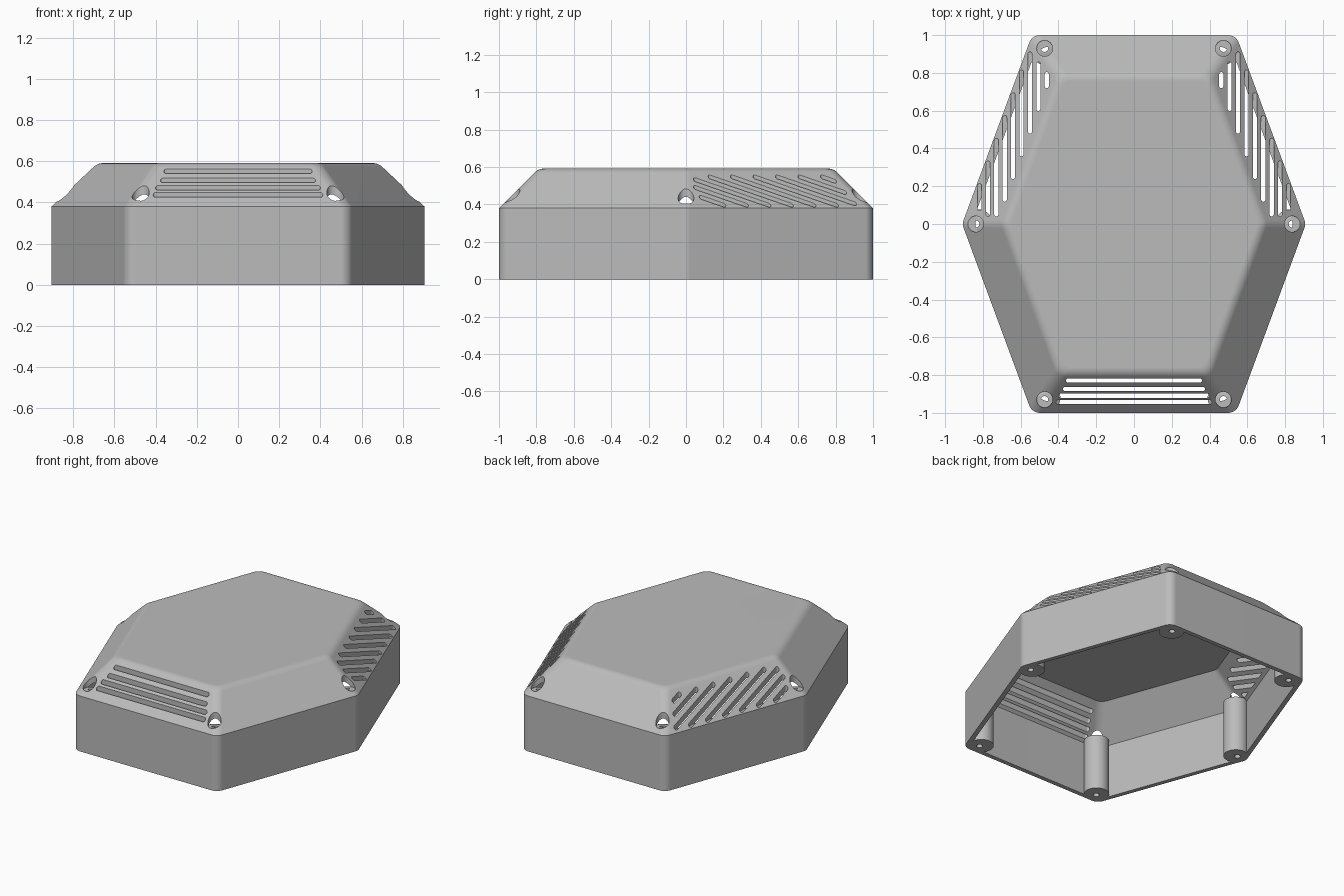
import bpy, bmesh
from math import atan, pi, cos, sin, hypot
from mathutils import Vector

cube = bpy.data.objects.get("Cube")
if cube:
    bpy.data.objects.remove(cube, do_unlink=True)

HALF_W, SLOPE = 0.91, 0.37       # side line: x + SLOPE * |y| = HALF_W
LENGTH = hypot(1, SLOPE)
WALL_Z, TOP_Z, THICK = 0.38, 0.592, 0.03
CHAMFER = TOP_Z - WALL_Z

grey = bpy.data.materials.new("light grey")
grey.use_nodes = True
colour = (0.5, 0.5, 0.5, 1)
grey.diffuse_color = colour
grey.node_tree.nodes["Principled BSDF"].inputs["Base Color"].default_value = colour


def make_object(name, bm):
    bmesh.ops.recalc_face_normals(bm, faces=bm.faces[:])
    mesh = bpy.data.meshes.new(name)
    bm.to_mesh(mesh)
    bm.free()
    mesh.materials.append(grey)
    obj = bpy.data.objects.new(name, mesh)
    bpy.context.collection.objects.link(obj)
    return obj


def activate(obj):
    bpy.ops.object.select_all(action='DESELECT')
    obj.select_set(True)
    bpy.context.view_layer.objects.active = obj


def loft(bm, rings, cap=True):
    """Skin a list of equal-length point rings; cap the ends or close the loop."""
    loops = [[bm.verts.new(p) for p in ring] for ring in rings]
    n = len(loops[0])
    pairs = list(zip(loops, loops[1:]))
    if not cap:
        pairs.append((loops[-1], loops[0]))
    for a, b in pairs:
        for i in range(n):
            j = (i + 1) % n
            bm.faces.new((a[i], a[j], b[j], b[i]))
    if cap:
        bm.faces.new(loops[0])
        bm.faces.new(loops[-1])


def hexagon(inset, z, radius=0.06, steps=6):
    """Rounded elongated hexagon, offset inwards by inset."""
    e = inset + radius
    side = HALF_W - LENGTH * e
    y = 1 - e
    x = side - SLOPE * y
    a = atan(SLOPE)
    corners = [(side, 0, -a, a), (x, y, a, pi / 2), (-x, y, pi / 2, pi - a),
               (-side, 0, pi - a, pi + a), (-x, -y, pi + a, 1.5 * pi),
               (x, -y, 1.5 * pi, 2 * pi - a)]
    ring = []
    for cx, cy, start, end in corners:
        for i in range(steps + 1):
            t = start + (end - start) * i / steps
            ring.append((cx + radius * cos(t), cy + radius * sin(t), z))
    return ring


def circle(centre, radius, z, n=32):
    return [(centre[0] + radius * cos(2 * pi * i / n),
             centre[1] + radius * sin(2 * pi * i / n), z) for i in range(n)]


def slot(bm, p, q, radius=0.011, z0=0.385, z1=0.8, n=8):
    """Vertical prism with round ends running from p to q."""
    p, q = Vector(p), Vector(q)
    d = (q - p).normalized()
    s = Vector((-d.y, d.x))
    outline = []
    for centre, sign in ((q, 1), (p, -1)):
        for i in range(n + 1):
            t = -pi / 2 + pi * i / n
            outline.append(centre + sign * radius * (d * cos(t) + s * sin(t)))
    loft(bm, [[(v.x, v.y, z) for v in outline] for z in (z0, z1)])


# Housing shell: inner skin down, rim, outer skin up with a softened top edge
soft = 0.03
profile = [(CHAMFER + THICK * 0.41, TOP_Z - THICK), (THICK, WALL_Z - THICK * 0.41),
           (THICK, 0), (0, 0), (0, WALL_Z)]
for i in range(6):
    t = i / 5
    profile.append((CHAMFER - 0.7 * soft * (1 - t) ** 2 + soft * t * t,
                    TOP_Z - 0.7 * soft * (1 - t) ** 2))
bm = bmesh.new()
loft(bm, [hexagon(inset, z) for inset, z in profile])
shell = make_object("housing_shell", bm)

# Cutters: screw access bores and ventilation slots
screws = [(sx * 0.473, sy * 0.93) for sx in (-1, 1) for sy in (-1, 1)]
screws += [(-0.838, 0), (0.838, 0)]
bm = bmesh.new()
for c in screws:
    loft(bm, [circle(c, 0.042, z) for z in (0.4, 0.8)])
for y, half in ((0.829, 0.36), (0.873, 0.376), (0.909, 0.4), (0.943, 0.412)):
    slot(bm, (-half + 0.011, -y), (half - 0.011, -y))
for k in range(9):
    x = 0.462 + 0.0445 * k
    start = max((0.728 - x) / SLOPE, 0.04 if x < 0.8 else 0.07)
    end = min((0.897 - x) / SLOPE, 0.91 - (0.55 - x) * 1.2)
    for sx in (-1, 1):
        slot(bm, (sx * x, start + 0.011), (sx * x, end - 0.011))
cutter = make_object("opening_cutter", bm)
cutter.hide_render = True

cut = shell.modifiers.new("openings", 'BOOLEAN')
cut.operation = 'DIFFERENCE'
cut.solver = 'EXACT'
cut.object = cutter
activate(shell)
bpy.ops.object.modifier_apply(modifier=cut.name)
bpy.data.objects.remove(cutter, do_unlink=True)

# Screw posts: hollow columns in the six corners, with a seat at the top
bm = bmesh.new()
for c in screws:
    base = Vector(c) - Vector(c).normalized() * 0.012
    loft(bm, [circle(base, 0.078, 0), circle(base, 0.078, WALL_Z),
              circle(c, 0.046, 0.4), circle(c, 0.019, 0.4), circle(c, 0.019, 0)],
         cap=False)
posts = make_object("screw_posts", bm)

for obj in (shell, posts):
    activate(obj)
    bpy.ops.object.shade_smooth_by_angle(angle=pi / 6)
    weighted = obj.modifiers.new("flat_panels", 'WEIGHTED_NORMAL')
    weighted.keep_sharp = True
